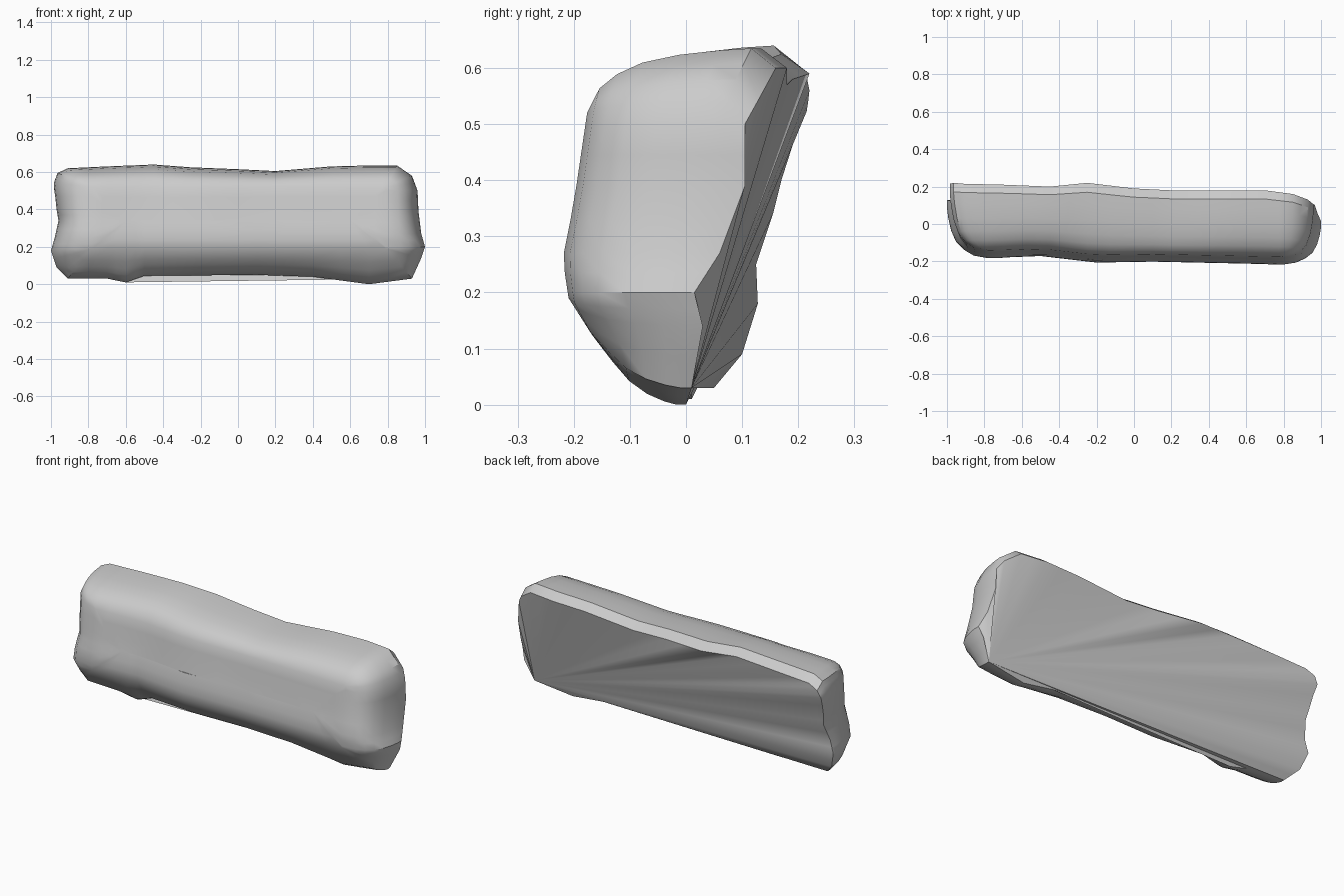
import bpy, bmesh
from mathutils import Vector

if "Cube" in bpy.data.objects:
    bpy.data.objects.remove(bpy.data.objects["Cube"])

# ragged rear rim of the cushion, starting at the lower right corner
RIM = [(.93, .01, .03), (.98, .03, .14), (1, .015, .2), (.98, .06, .27), (.965, .105, .39),
       (.96, .105, .5), (.93, .13, .58), (.85, .16, .635), (.7, .18, .635), (.5, .18, .63),
       (.2, .18, .605), (0, .19, .615), (-.25, .22, .625), (-.45, .2, .64), (-.7, .21, .63),
       (-.91, .215, .62), (-.965, .22, .595), (-.985, .215, .54), (-.97, .17, .4), (-.96, .155, .34),
       (-.98, .125, .25), (-1, .128, .18), (-.97, .1, .09), (-.91, .05, .03), (-.7, .02, .03),
       (-.6, .01, .01), (-.5, .02, .045), (.1, .02, .05), (.4, .02, .04), (.7, 0, 0)]
# front bulge: depth over height, and its change along the length
BULGE = [(0, -.12), (.1, -.16), (.18, -.208), (.26, -.22), (.36, -.2), (.53, -.175), (.64, -.15)]
LENGTHWISE = [(-1, .04), (-.75, .035), (-.5, .045), (-.2, .01), (.1, .015), (.8, 0), (1, 0)]
# edge rounding: (share of the way inward, share of the depth)
ROUNDING = [(0, 0), (.0, .14), (.03, .32), (.1, .55), (.22, .75), (.4, .88), (.62, .96), (1, 1)]


def interp(table, v):
    if v <= table[0][0]:
        return table[0][1]
    for (a, fa), (b, fb) in zip(table, table[1:]):
        if v <= b:
            return fa + (fb - fa) * (v - a) / (b - a)
    return table[-1][1]


def front_y(x, z):
    return interp(BULGE, z) + interp(LENGTHWISE, x)


def clamp(v, a, b):
    return max(a, min(b, v))


rim = []
for i, p in enumerate(RIM):
    q = RIM[(i + 1) % len(RIM)]
    rim += [Vector(p), (Vector(p) + Vector(q)) / 2]
n = len(rim)

# rounded sides, then the bulging front closing on a centre line
rings = []
for k, (inset, depth) in enumerate(ROUNDING):
    ring = []
    for p in rim:
        cx, cz = clamp(p.x, -.78, .79), clamp(p.z, .19, .52)
        x, z = p.x + (cx - p.x) * inset, p.z + (cz - p.z) * inset
        if k == 0 and p.z > .5:  # the upper rim rolls over towards the back
            z -= .035 * min(1, (p.z - .5) / .08)
        ring.append((x, p.y + (front_y(x, z) - p.y) * depth, z))
    rings.append(ring)
edge = rings[-1]
for s in (.3, .65, 1):
    ring = []
    for x, y, z in edge:
        x2, z2 = x + (clamp(x, -.6, .6) - x) * s, z + (.34 - z) * s
        ring.append((x2, front_y(x2, z2), z2))
    rings.append(ring)

bm = bmesh.new()
verts = [[bm.verts.new(c) for c in r] for r in rings]
for a, b in zip(verts, verts[1:]):
    for i in range(n):
        j = (i + 1) % n
        bm.faces.new((a[i], a[j], b[j], b[i]))
# flat slanted back, fanned from the lower right corner
for i in range(1, n - 1):
    bm.faces.new((verts[0][0], verts[0][i + 1], verts[0][i]))
# close the centre line
bm.faces.new(verts[-1])
bmesh.ops.remove_doubles(bm, verts=bm.verts, dist=.002)
bmesh.ops.dissolve_degenerate(bm, edges=bm.edges, dist=.0005)
bmesh.ops.recalc_face_normals(bm, faces=bm.faces)

mesh = bpy.data.meshes.new("cushion")
bm.to_mesh(mesh)
bm.free()
cushion = bpy.data.objects.new("cushion", mesh)
bpy.context.collection.objects.link(cushion)
bpy.context.view_layer.objects.active = cushion
cushion.select_set(True)
bpy.ops.object.shade_smooth_by_angle(angle=.6)
